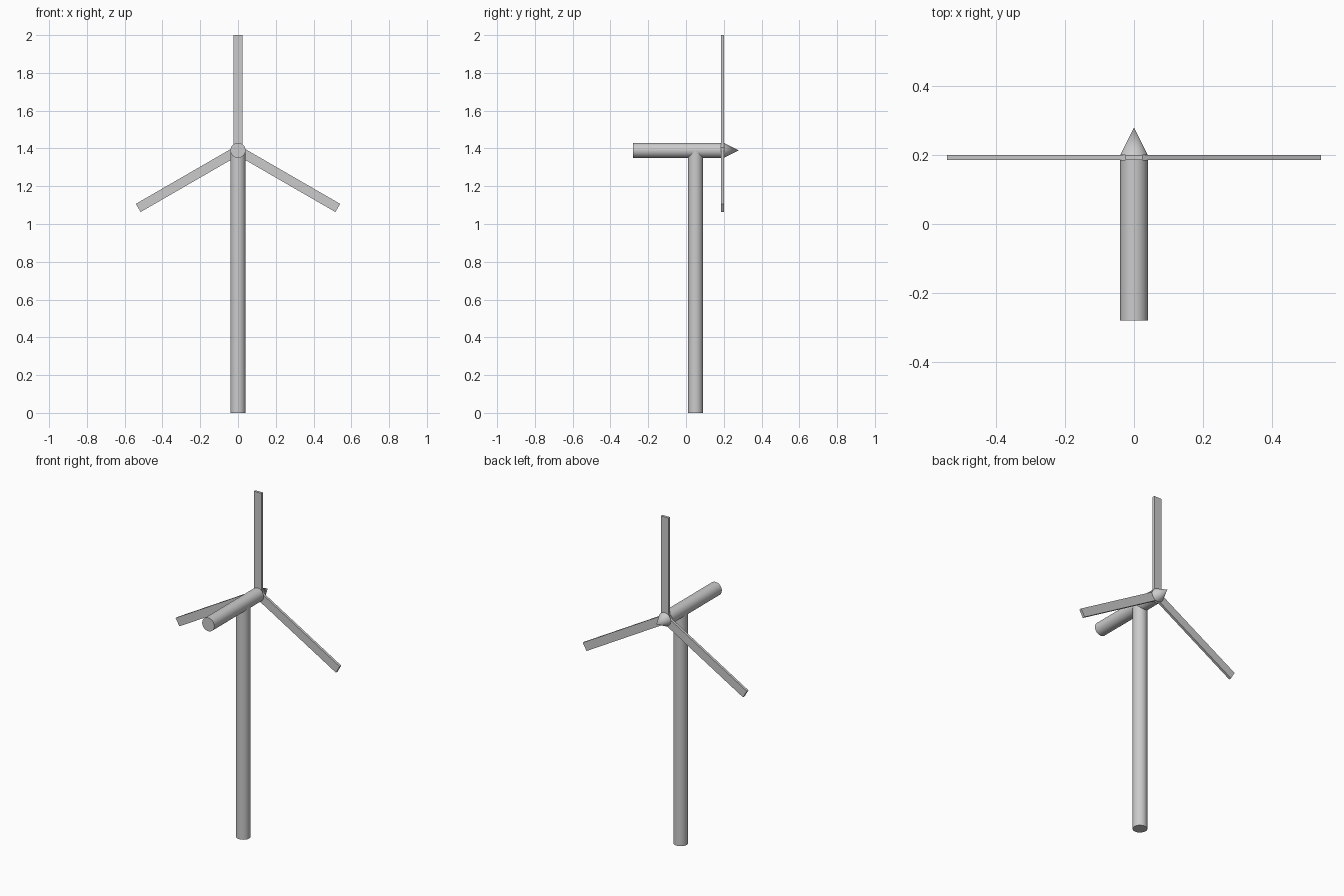
import bpy
from math import radians, sin, cos, pi

if "Cube" in bpy.data.objects:
    bpy.data.objects.remove(bpy.data.objects["Cube"])

HUB_Z = 1.39
R = 0.04


def smooth(obj):
    bpy.ops.object.shade_smooth_by_angle(angle=radians(35))
    return obj


def cylinder(name, depth, loc, rot=(0, 0, 0)):
    bpy.ops.mesh.primitive_cylinder_add(vertices=32, radius=R, depth=depth,
                                        location=loc, rotation=rot)
    bpy.context.object.name = name
    return smooth(bpy.context.object)


# Tower, ending inside the nacelle
cylinder("tower", HUB_Z, (0, 0.05, HUB_Z / 2))

# Nacelle along y, stopping behind the blades
y0, y1 = -0.28, 0.185
cylinder("nacelle", y1 - y0, (0, (y0 + y1) / 2, HUB_Z), (pi / 2, 0, 0))

# Pointed nose cone in front of the blades
bpy.ops.mesh.primitive_cone_add(vertices=32, radius1=R, radius2=0, depth=0.08,
                                location=(0, 0.24, HUB_Z), rotation=(-pi / 2, 0, 0))
bpy.context.object.name = "nose_cone"
smooth(bpy.context.object)

# Three flat blades sandwiched between nacelle and cone
length, width, thick = 0.61, 0.05, 0.015
for i in range(3):
    a = i * 2 * pi / 3
    bpy.ops.mesh.primitive_cube_add(
        size=1, rotation=(0, a, 0),
        location=(sin(a) * length / 2, 0.1925, HUB_Z + cos(a) * length / 2))
    blade = bpy.context.object
    blade.name = f"blade_{i + 1}"
    blade.scale = (width, thick, length)
